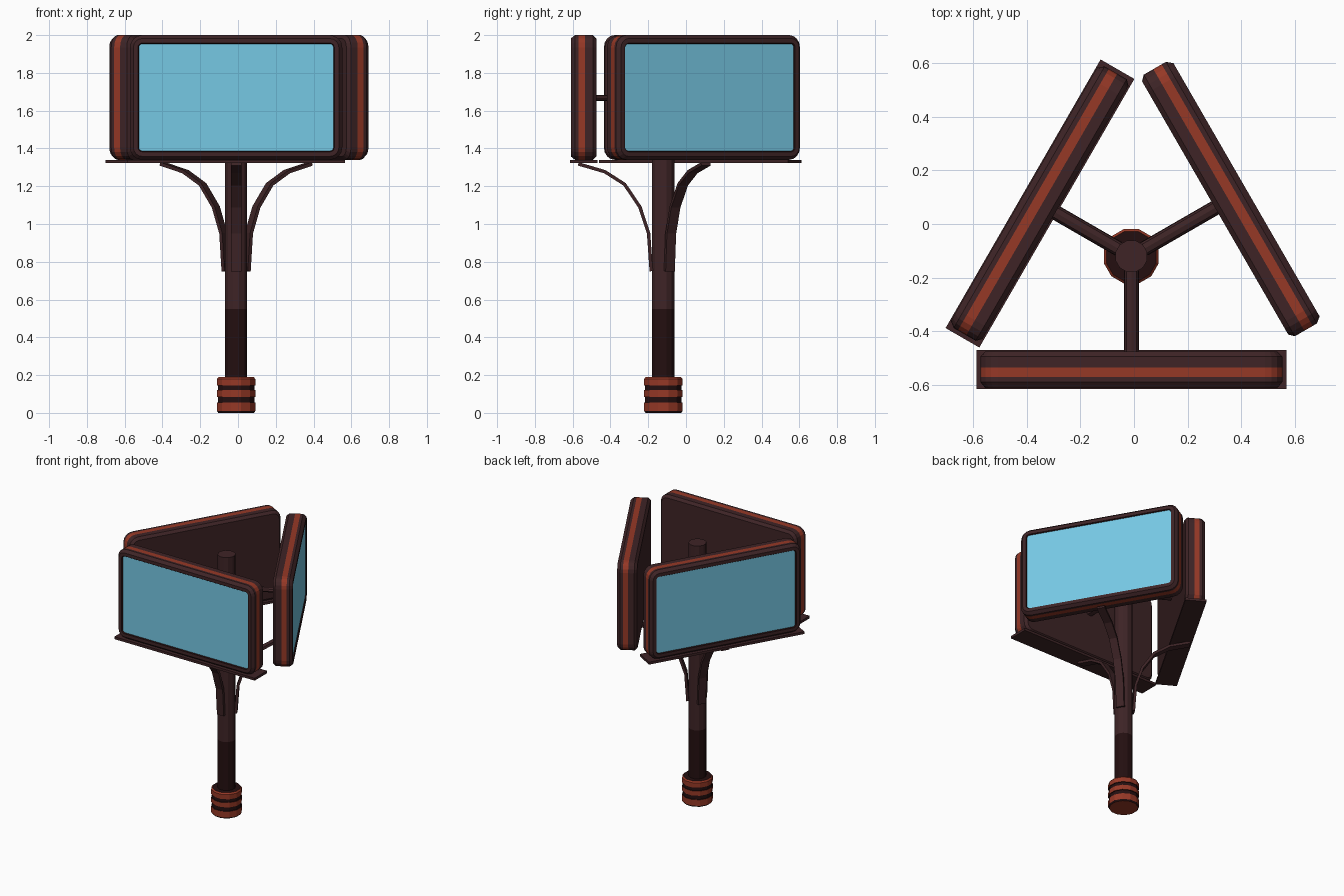
import bpy, bmesh, math
from mathutils import Matrix, Vector

if "Cube" in bpy.data.objects:
    bpy.data.objects.remove(bpy.data.objects["Cube"])


def srgb(r, g, b):
    return tuple(((c / 255 + 0.055) / 1.055) ** 2.4 for c in (r, g, b)) + (1,)


def material(name, rgb):
    m = bpy.data.materials.new(name)
    m.diffuse_color = srgb(*rgb)
    m.use_nodes = True
    m.node_tree.nodes["Principled BSDF"].inputs["Base Color"].default_value = m.diffuse_color
    return m


MATS = [material("frame_brown", (62, 36, 38)), material("dark_brown", (36, 15, 16)),
        material("rust_red", (150, 56, 38)), material("screen_blue", (118, 200, 228))]
BROWN, DARK, RED, BLUE = range(4)
POLE = Vector((-0.01, -0.12, 0))


def loft(name, rings, mats, cap0, cap1, angle=0):
    """Skin a list of point rings; one material per band, one per cap."""
    bm = bmesh.new()
    loops = [[bm.verts.new(p) for p in ring] for ring in rings]
    n = len(loops[0])
    for a, b, m in zip(loops, loops[1:], mats):
        for i in range(n):
            j = (i + 1) % n
            bm.faces.new((a[i], a[j], b[j], b[i])).material_index = m
    bm.faces.new(loops[0]).material_index = cap0
    bm.faces.new(loops[-1]).material_index = cap1
    bmesh.ops.recalc_face_normals(bm, faces=bm.faces[:])
    me = bpy.data.meshes.new(name)
    bm.to_mesh(me)
    bm.free()
    for m in MATS:
        me.materials.append(m)
    ob = bpy.data.objects.new(name, me)
    ob.matrix_world = Matrix.Translation(POLE) @ Matrix.Rotation(angle, 4, 'Z')
    bpy.context.collection.objects.link(ob)
    return ob


def circle(r, z, n=12):
    return [(r * math.cos(math.tau * (i + .5) / n), r * math.sin(math.tau * (i + .5) / n), z)
            for i in range(n)]


def rounded_rect(hx, hz, r, y, zc, seg=4):
    pts = []
    for k, (sx, sz) in enumerate(((1, 1), (-1, 1), (-1, -1), (1, -1))):
        for i in range(seg + 1):
            a = math.pi / 2 * (k + i / seg)
            pts.append((sx * (hx - r) + r * math.cos(a), y, zc + sz * (hz - r) + r * math.sin(a)))
    return pts


# banded base drum
base = [(.098, 0), (.105, .01), (.105, .055), (.1, .056), (.1, .084), (.105, .085), (.105, .12),
        (.1, .121), (.1, .144), (.105, .145), (.105, .18), (.096, .19)]
loft("base", [circle(r, z) for r, z in base],
     [DARK, RED, DARK, DARK, DARK, RED, DARK, DARK, DARK, RED, RED], RED, DARK)

# pole with dark lower part
loft("pole", [circle(.061, z) for z in (.18, .55, 1.92)], [DARK, BROWN], DARK, BROWN)

# brace path: distance from pole axis, height
PATH = [(.064, .75), (.078, .95), (.124, 1.09), (.205, 1.21), (.31, 1.277), (.45, 1.318)]


def brace(name, angle):
    rings = []
    for i, (d, z) in enumerate(PATH):
        a, b = PATH[max(i - 1, 0)], PATH[min(i + 1, len(PATH) - 1)]
        t = Vector((b[0] - a[0], b[1] - a[1])).normalized() * .009
        o, q = (d + t.y, z - t.x), (d - t.y, z + t.x)   # outer and inner edge
        rings.append([(-.028, -o[0], o[1]), (.028, -o[0], o[1]),
                      (.028, -q[0], q[1]), (-.028, -q[0], q[1])])
    loft(name, rings, [BROWN] * 5, BROWN, BROWN, angle)


# display section: inset, depth behind the front, material of the band that follows
SECTION = [(.018, .135, BROWN), (0, .117, BROWN), (0, .076, RED), (0, .04, BROWN),
           (0, .022, BROWN), (.018, 0, BROWN), (.042, 0, DARK), (.047, .008, BLUE)]

for side, angle, dist, has_ledge in (("front", 0, .49, True),
                                     ("right", math.radians(120), .495, False),
                                     ("left", math.radians(-120), .461, True)):
    # rounded display with stripe around the rim and recessed screen
    loft(side + "_display",
         [rounded_rect(.562 - i, .33 - i, .065 - i, d - dist, 1.67) for i, d, m in SECTION],
         [m for i, d, m in SECTION], BROWN, BLUE, angle)
    # horizontal arm to the pole
    loft(side + "_arm",
         [[(.026 * math.cos(math.tau * k / 8), y, 1.667 + .016 * math.sin(math.tau * k / 8))
           for k in range(8)] for y in (-.03, .14 - dist - .02)], [BROWN], BROWN, BROWN, angle)
    # curved brace below
    brace(side + "_brace", angle)
    # thin ledge under the display
    if has_ledge:
        y0, y1 = -dist - .004, -dist + .141
        loft(side + "_ledge",
             [[(-.577, y0, z), (.577, y0, z), (.577, y1, z), (-.577, y1, z)]
              for z in (1.322, 1.34)], [BROWN], BROWN, BROWN, angle)
